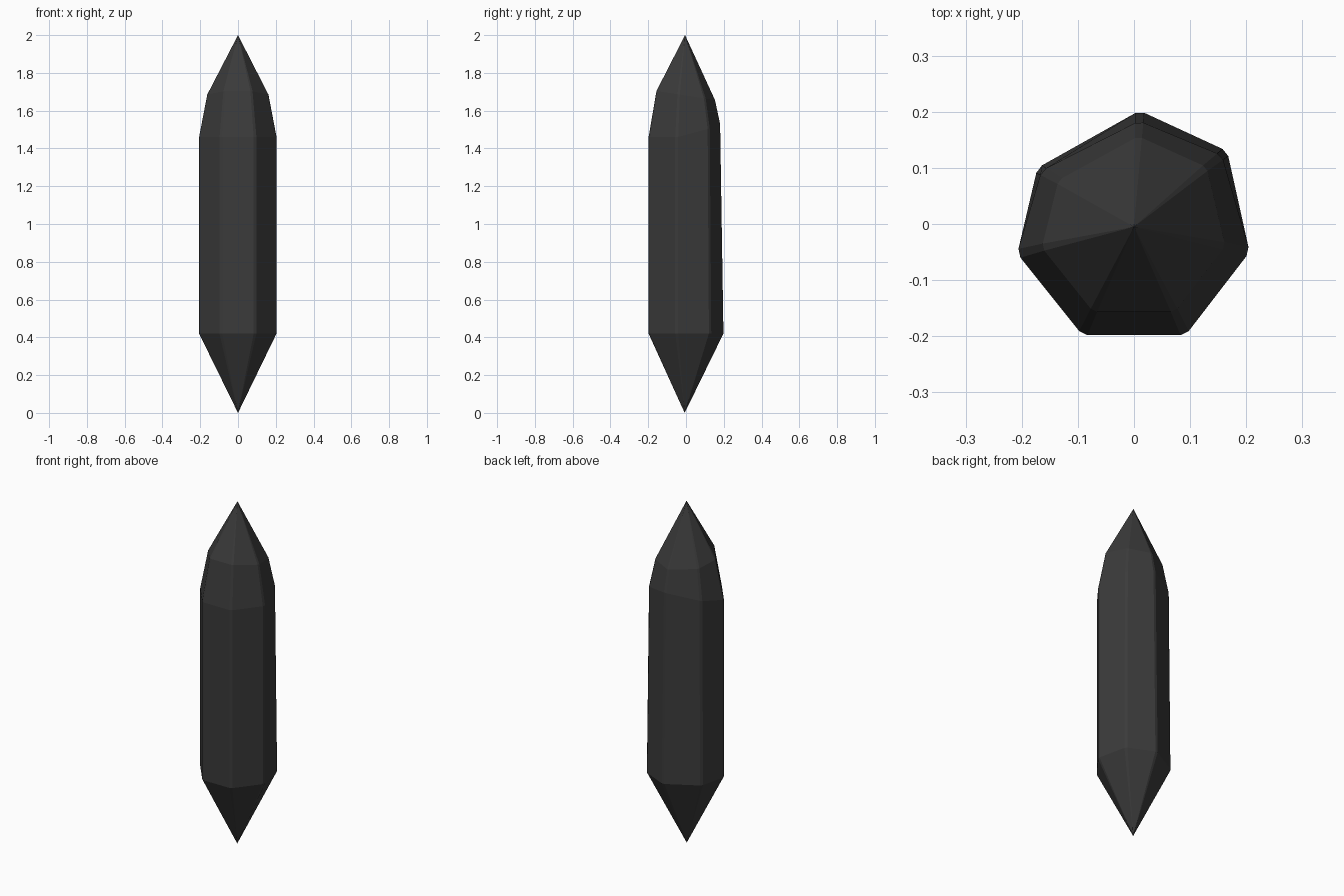
import bpy
import bmesh
from mathutils import Vector

cube = bpy.data.objects.get("Cube")
if cube:
    bpy.data.objects.remove(cube, do_unlink=True)

# Seven-sided cross-section
corners = [Vector(c) for c in (
    (0.01, 0.202), (-0.172, 0.1), (-0.208, -0.053), (-0.092, -0.198),
    (0.092, -0.198), (0.206, -0.05), (0.166, 0.13))]

# Narrow cut on every corner softens the long edges
profile = []
for i, c in enumerate(corners):
    before, after = corners[i - 1], corners[(i + 1) % len(corners)]
    for neighbour in (before, after):
        profile.append(c + (neighbour - c).normalized() * 0.009)

# Rings: height, scale, extra taper at the back, rise and tilt of the ring
rings = [
    (0.42, 1.0, 0.0, 0.0, 0.0),
    (1.46, 1.0, 0.09, 0.35, 0.0),
    (1.68, 0.79, 0.02, 0.0, -0.12),
]

bm = bmesh.new()
loops = []
for height, scale, taper, rise, tilt in rings:
    loop = []
    for p in profile:
        back = max(0.0, p.y)
        s = scale * (1 - taper * back / 0.2)
        loop.append(bm.verts.new((p.x * s, p.y * s, height + back * rise + p.y * tilt)))
    loops.append(loop)

bottom_tip = bm.verts.new((0, -0.007, 0))
top_tip = bm.verts.new((0, -0.005, 2))
count = len(profile)
for i in range(count):
    j = (i + 1) % count
    bm.faces.new((bottom_tip, loops[0][j], loops[0][i]))
    for low, high in zip(loops, loops[1:]):
        bm.faces.new((low[i], low[j], high[j], high[i]))
    bm.faces.new((loops[-1][i], loops[-1][j], top_tip))
bmesh.ops.recalc_face_normals(bm, faces=bm.faces)

mesh = bpy.data.meshes.new("crystal")
bm.to_mesh(mesh)
bm.free()
crystal = bpy.data.objects.new("crystal", mesh)
bpy.context.collection.objects.link(crystal)

# Dark stone colour
colour = (0.043, 0.043, 0.043, 1)
stone = bpy.data.materials.new("dark_grey_stone")
stone.use_nodes = True
stone.diffuse_color = colour
shader = next(n for n in stone.node_tree.nodes if n.type == "BSDF_PRINCIPLED")
shader.inputs["Base Color"].default_value = colour
mesh.materials.append(stone)
